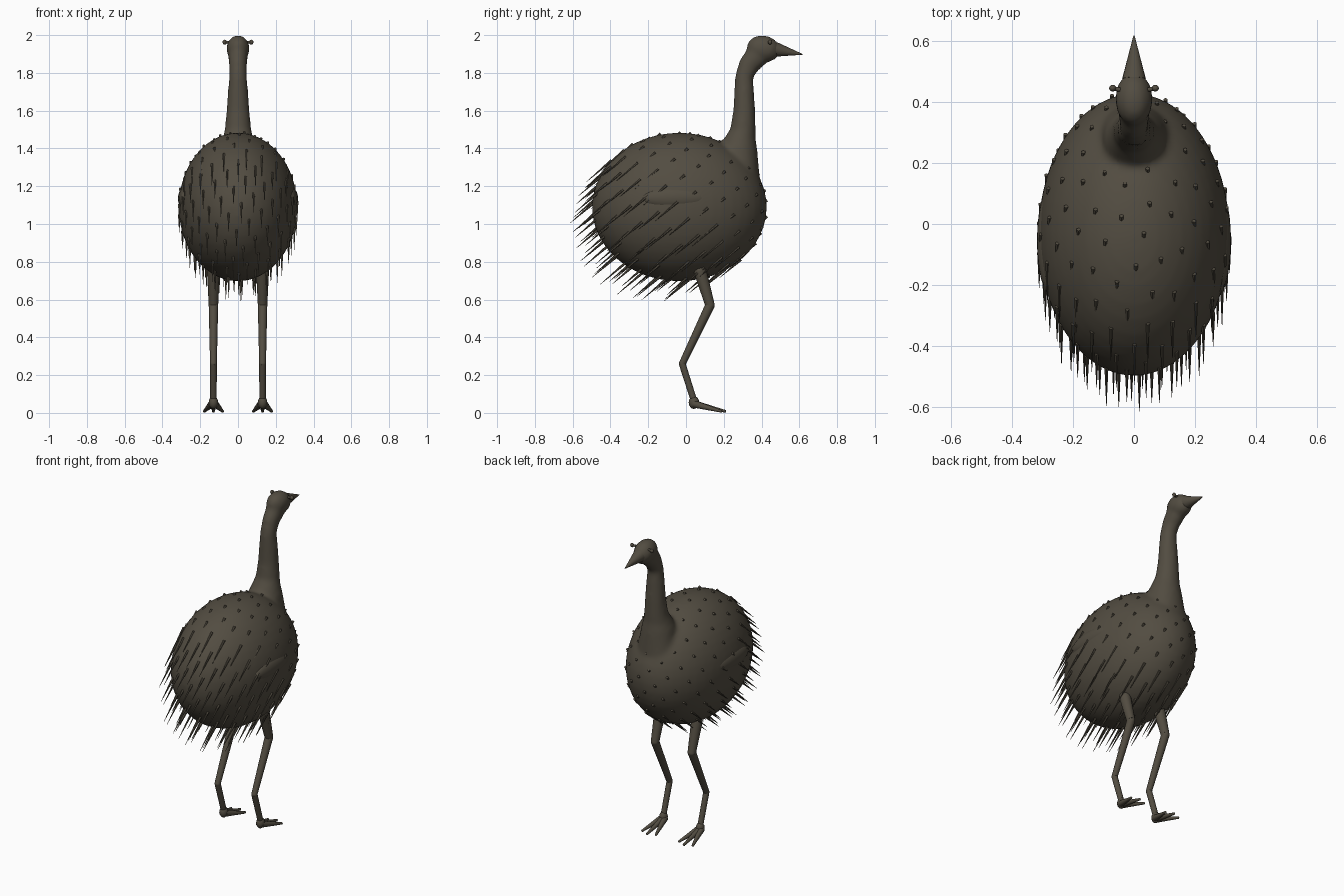
import bpy, bmesh, math, random
from mathutils import Vector, Matrix

random.seed(4)
cube = bpy.data.objects.get("Cube")
if cube:
    bpy.data.objects.remove(cube)


def make_material(name, colour):
    m = bpy.data.materials.new(name)
    m.use_nodes = True
    m.diffuse_color = colour
    bsdf = m.node_tree.nodes["Principled BSDF"]
    bsdf.inputs["Base Color"].default_value = colour
    bsdf.inputs["Roughness"].default_value = 0.8
    return m


BROWN = make_material("dark grey brown", (0.085, 0.073, 0.053, 1))


def finish(bm, name):
    bmesh.ops.recalc_face_normals(bm, faces=bm.faces)
    for f in bm.faces:
        f.smooth = True
    mesh = bpy.data.meshes.new(name)
    bm.to_mesh(mesh)
    bm.free()
    mesh.materials.append(BROWN)
    ob = bpy.data.objects.new(name, mesh)
    bpy.context.collection.objects.link(ob)
    bpy.context.view_layer.objects.active = ob
    bpy.ops.object.select_all(action='DESELECT')
    ob.select_set(True)
    bpy.ops.object.shade_smooth_by_angle(angle=math.radians(45))
    return ob


def ellipsoid(bm, centre, radii, tilt=0, segments=24):
    mat = (Matrix.Translation(centre) @ Matrix.Rotation(tilt, 4, 'X')
           @ Matrix.Diagonal((*radii, 1)))
    bmesh.ops.create_uvsphere(bm, u_segments=segments, v_segments=segments // 2,
                              radius=1, matrix=mat)


def taper(bm, start, end, r1, r2, segments=12):
    start, end = Vector(start), Vector(end)
    d = end - start
    mat = (Matrix.Translation((start + end) / 2)
           @ d.to_track_quat('Z', 'Y').to_matrix().to_4x4())
    bmesh.ops.create_cone(bm, cap_ends=True, segments=segments, radius1=r1,
                          radius2=r2, depth=d.length, matrix=mat)


# Body, neck and head, blended into one skin
CENTRE = Vector((0, -0.035, 1.09))
RADII = Vector((0.314, 0.463, 0.393))
bm = bmesh.new()
ellipsoid(bm, CENTRE, RADII, segments=48)
ellipsoid(bm, (0, 0.41, 1.928), (0.062, 0.09, 0.071), math.radians(-12))

# Neck rings: y, z, half depth, half width, tilt in degrees
NECK = [(0.30, 1.25, 0.09, 0.12, 0), (0.275, 1.40, 0.102, 0.10, 0),
        (0.284, 1.45, 0.085, 0.083, 0), (0.301, 1.50, 0.068, 0.070, 0),
        (0.308, 1.60, 0.058, 0.061, 0), (0.308, 1.70, 0.053, 0.054, 0),
        (0.308, 1.78, 0.048, 0.047, -10), (0.332, 1.84, 0.056, 0.047, -30),
        (0.375, 1.89, 0.064, 0.053, -45)]
rings = []
for y, z, depth, width, tilt in NECK:
    mat = Matrix.Translation((0, y, z)) @ Matrix.Rotation(math.radians(tilt), 4, 'X')
    angles = [math.tau * i / 24 for i in range(24)]
    rings.append([bm.verts.new(mat @ Vector((width * math.cos(a), depth * math.sin(a), 0)))
                  for a in angles])
for low, high in zip(rings, rings[1:]):
    for i in range(24):
        j = (i + 1) % 24
        bm.faces.new((low[i], low[j], high[j], high[i]))
bm.faces.new(rings[0][::-1])
bm.faces.new(rings[-1])
body = finish(bm, "body_neck_and_head")
remesh = body.modifiers.new("blend", 'REMESH')
remesh.mode = 'VOXEL'
remesh.voxel_size = 0.013
remesh.use_smooth_shade = True
smooth = body.modifiers.new("soften", 'SMOOTH')
smooth.factor = 0.5
smooth.iterations = 8

# Beak
bm = bmesh.new()
taper(bm, (0, 0.475, 1.924), (0, 0.617, 1.898), 0.039, 0.002, 20)
finish(bm, "beak")

# Eyes, wings and legs on both sides
for side, label in ((1, "left"), (-1, "right")):
    bm = bmesh.new()
    taper(bm, (side * 0.045, 0.44, 1.963), (side * 0.072, 0.445, 1.963), 0.007, 0.007)
    ellipsoid(bm, (side * 0.07, 0.445, 1.963), (0.012, 0.011, 0.013), segments=12)
    finish(bm, label + "_eye")

    bm = bmesh.new()
    ellipsoid(bm, (side * 0.272, -0.055, 1.135), (0.046, 0.178, 0.064))
    finish(bm, label + "_wing")

    x = side * 0.13
    joints = [((x, 0.075, 0.75), 0.034), ((x, 0.127, 0.57), 0.025),
              ((x, -0.02, 0.26), 0.018), ((x, 0.042, 0.065), 0.017)]
    bm = bmesh.new()
    for (p, r), (q, s) in zip(joints, joints[1:]):
        taper(bm, p, q, r, s, 16)
    for p, r in joints:
        ellipsoid(bm, p, (r, r, r), segments=16)
    finish(bm, label + "_leg")

    # Foot with three spread toes
    bm = bmesh.new()
    ellipsoid(bm, (x, 0.042, 0.055), (0.025, 0.028, 0.034), segments=16)
    for spread in (-1, 0, 1):
        tip = (x + spread * 0.048, 0.205 - abs(spread) * 0.02, 0.009)
        taper(bm, (x + spread * 0.008, 0.04, 0.048), tip, 0.02, 0.007)
        ellipsoid(bm, tip, (0.008, 0.008, 0.008), segments=8)
    finish(bm, label + "_foot")

# Quill feathers spread evenly over the body, all swept back and down
COUNT = 190
SWEEP = Vector((0, -0.76, -0.65))
bm = bmesh.new()
for i in range(COUNT):
    h = 1 - 2 * (i + 0.5) / COUNT
    a = i * math.pi * (3 - math.sqrt(5))
    ring = math.sqrt(1 - h * h)
    unit = Vector((ring * math.cos(a), ring * math.sin(a), h))
    root = CENTRE + unit * RADII
    if root.y > 0.18 and root.z > 1.3 and abs(root.x) < 0.14:
        continue
    start = root - SWEEP * 0.008
    taper(bm, start, root + SWEEP * random.uniform(0.13, 0.17), 0.0075, 0.0008, 6)
finish(bm, "quill_feathers")
